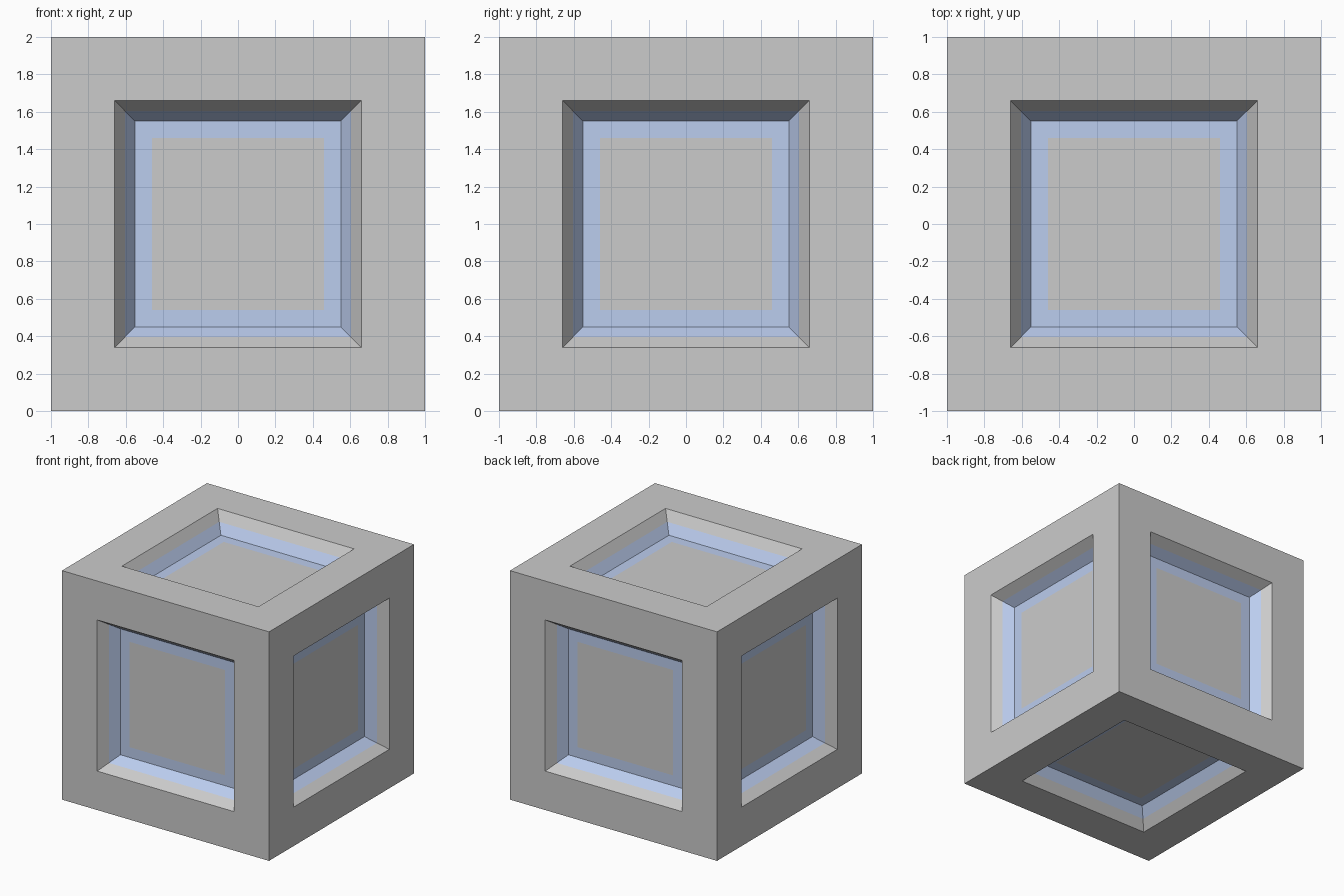
import bpy, bmesh

if "Cube" in bpy.data.objects:
    bpy.data.objects.remove(bpy.data.objects["Cube"])

FRAME_HALF = 0.66   # half width of each panel opening
FLOOR_HALF = 0.55   # half width of each recessed floor
RIM_HALF = 0.46     # half width of the plain middle of the floor
DEPTH = 0.163       # recess depth

# Cube body
bm = bmesh.new()
bmesh.ops.create_cube(bm, size=2.0)


def inset(face, width):
    """Inset evenly and return the ring of new faces."""
    return bmesh.ops.inset_individual(
        bm, faces=[face], thickness=width, use_even_offset=True)["faces"]


# Recessed, tapered panel on every side, tinted blue around the floor edge
for face in list(bm.faces):
    normal = face.normal.copy()
    inset(face, 1 - FRAME_HALF)
    step = (FRAME_HALF - FLOOR_HALF) / 2
    for tint in (0, 1):                     # upper and lower half of the wall
        for wall in inset(face, step):
            wall.material_index = tint
        for v in face.verts:
            v.co -= normal * DEPTH / 2
    for rim in inset(face, FLOOR_HALF - RIM_HALF):
        rim.material_index = 1

bmesh.ops.translate(bm, verts=bm.verts, vec=(0, 0, 1))
bmesh.ops.recalc_face_normals(bm, faces=bm.faces)

mesh = bpy.data.meshes.new("panelled_cube")
bm.to_mesh(mesh)
bm.free()

# Grey body and blue tint
for name, colour in (("grey", (0.8, 0.8, 0.8, 1)), ("blue_tint", (0.5, 0.61, 0.86, 1))):
    material = bpy.data.materials.new(name)
    material.diffuse_color = colour
    material.use_nodes = True
    material.node_tree.nodes["Principled BSDF"].inputs["Base Color"].default_value = material.diffuse_color
    mesh.materials.append(material)

bpy.context.collection.objects.link(bpy.data.objects.new("panelled_cube", mesh))
